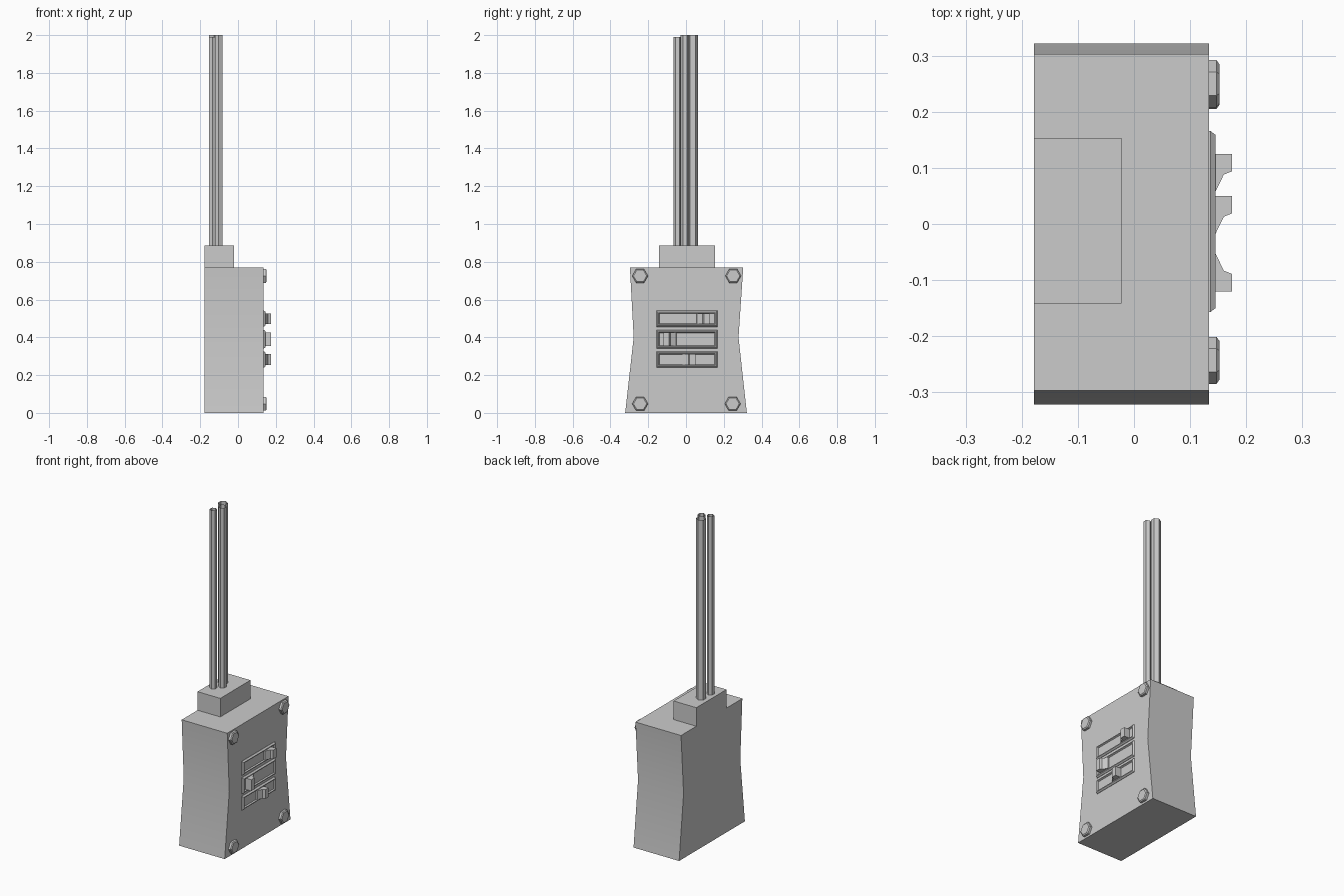
import bpy, bmesh, math
from mathutils import Vector

if "Cube" in bpy.data.objects:
    bpy.data.objects.remove(bpy.data.objects["Cube"])


def finish(bm, name, smooth=None):
    bmesh.ops.recalc_face_normals(bm, faces=bm.faces)
    me = bpy.data.meshes.new(name)
    bm.to_mesh(me)
    bm.free()
    ob = bpy.data.objects.new(name, me)
    bpy.context.collection.objects.link(ob)
    if smooth:
        bpy.ops.object.select_all(action='DESELECT')
        ob.select_set(True)
        bpy.context.view_layer.objects.active = ob
        bpy.ops.object.shade_smooth_by_angle(angle=math.radians(smooth))
    return ob


def loft(name, rings, cap_start=True, cap_end=True, smooth=None):
    """Skin a stack of equally sized point rings."""
    bm = bmesh.new()
    vs = [[bm.verts.new(p) for p in r] for r in rings]
    n = len(vs[0])
    for a, b in zip(vs, vs[1:]):
        for i in range(n):
            j = (i + 1) % n
            bm.faces.new((a[i], a[j], b[j], b[i]))
    if cap_start:
        bm.faces.new(vs[0])
    if cap_end:
        bm.faces.new(vs[-1])
    return finish(bm, name, smooth)


def rect_x(x, y0, y1, z0, z1, d):
    """Rectangle facing x, inset by d."""
    return [(x, y0 + d, z0 + d), (x, y1 - d, z0 + d),
            (x, y1 - d, z1 - d), (x, y0 + d, z1 - d)]


def hexagon(r, start=0.0):
    return [(r * math.cos(start + i * math.pi / 3),
             r * math.sin(start + i * math.pi / 3)) for i in range(6)]


# Waisted main box
outline = [(-0.322, 0), (0.322, 0), (0.278, 0.40), (0.303, 0.77),
           (-0.297, 0.77), (-0.277, 0.40)]
loft("main_box", [[(x, y, z) for y, z in outline] for x in (-0.178, 0.134)], smooth=30)

# Cable entry block on top
loft("cable_entry", [[(-0.178, -0.142, z), (-0.022, -0.142, z),
                      (-0.022, 0.153, z), (-0.178, 0.153, z)] for z in (0.765, 0.885)])

# Open-ended hexagonal cables
for i, (x, y, r, top) in enumerate([(-0.136, -0.046, 0.021, 1.99),
                                    (-0.128, 0.035, 0.028, 2.0),
                                    (-0.102, -0.006, 0.022, 2.0)]):
    loft(f"cable_{i + 1}", [[(x + a, y + b, z) for a, b in hexagon(r, math.pi / 6)]
                            for z in (0.88, top)], False, False)

# Hexagonal corner bolts with chamfered heads
for i, (y, z) in enumerate([(0.25, 0.725), (-0.243, 0.725), (0.247, 0.048), (-0.243, 0.048)]):
    loft(f"bolt_{i + 1}", [[(x, y + a, z + b) for a, b in hexagon(r)]
                           for x, r in ((0.132, 0.042), (0.147, 0.042), (0.152, 0.035))],
         smooth=30)

# Switch frames with recessed floors, and wedge-backed levers
rows = [(0.456, 0.542, 0.125, 1), (0.34, 0.44, -0.12, -1), (0.239, 0.326, 0.05, 1)]
for i, (z0, z1, edge, s) in enumerate(rows):
    steps = [(0.132, 0), (0.136, 0), (0.145, 0.007), (0.145, 0.012), (0.137, 0.016)]
    loft(f"switch_frame_{i + 1}",
         [rect_x(x, -0.157, 0.166, z0, z1, d) for x, d in steps], False, True)
    side = [(0.136, 0), (0.175, 0), (0.175, 0.031), (0.160, 0.037),
            (0.145, 0.068), (0.136, 0.070)]
    loft(f"switch_lever_{i + 1}",
         [[(x, edge - s * d, z) for x, d in side] for z in (z0 + 0.015, z1 - 0.015)])
